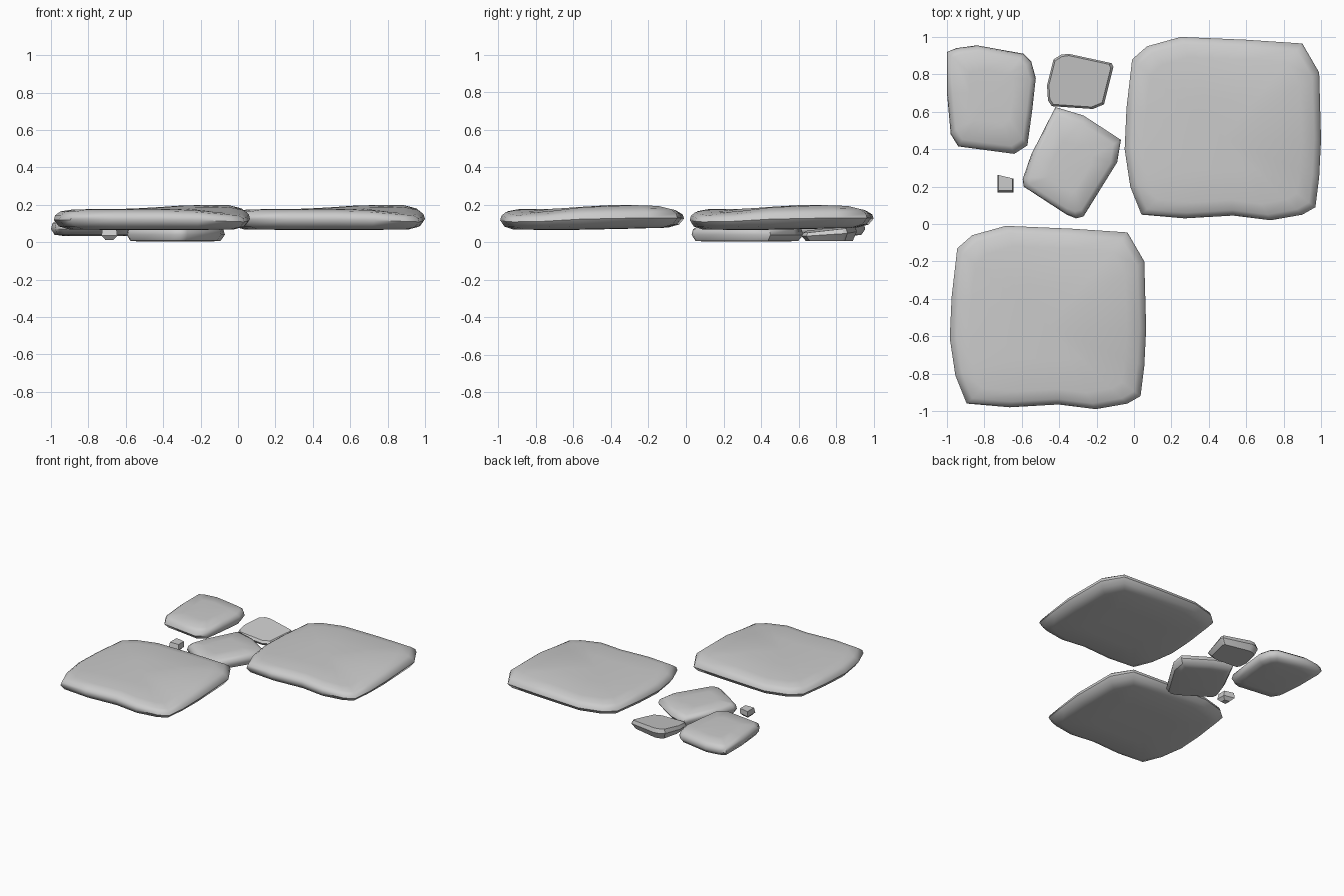
import bpy, bmesh
from math import exp
from mathutils import Vector

cube = bpy.data.objects.get("Cube")
if cube:
    bpy.data.objects.remove(cube, do_unlink=True)

stone = bpy.data.materials.new("stone_grey")
stone.use_nodes = True
GREY = (0.6, 0.6, 0.6, 1)
stone.diffuse_color = GREY
stone.node_tree.nodes["Principled BSDF"].inputs["Base Color"].default_value = GREY


def make_stone(name, outline, profile, relief=None, angle=0.9, shift=(0, 0)):
    """Stack scaled copies of an outline; relief lifts points, shift slides the upper rings."""
    bm = bmesh.new()
    centre = sum((Vector(p) for p in outline), Vector((0, 0))) / len(outline)
    rings = []
    for scale, z in profile:
        up = (z - profile[0][1]) / (profile[-1][1] - profile[0][1])
        ring = []
        for p in outline:
            q = centre + (Vector(p) - centre) * scale
            lift = relief(q.x, q.y, up) if relief else 0
            q += Vector(shift) * up
            ring.append(bm.verts.new((q.x, q.y, z + lift)))
        rings.append(ring)
    n = len(outline)
    for low, high in zip(rings, rings[1:]):
        for i in range(n):
            j = (i + 1) % n
            bm.faces.new((low[i], low[j], high[j], high[i]))
    # Fan caps from a centre point
    for ring in (rings[0], rings[-1]):
        mid = bm.verts.new(sum((v.co for v in ring), Vector()) / n)
        for i in range(n):
            bm.faces.new((ring[i], ring[(i + 1) % n], mid))
    bmesh.ops.recalc_face_normals(bm, faces=bm.faces)
    mesh = bpy.data.meshes.new(name)
    bm.to_mesh(mesh)
    bm.free()
    mesh.materials.append(stone)
    obj = bpy.data.objects.new(name, mesh)
    bpy.context.collection.objects.link(obj)
    bpy.ops.object.select_all(action="DESELECT")
    obj.select_set(True)
    bpy.context.view_layer.objects.active = obj
    bpy.ops.object.shade_smooth_by_angle(angle=angle)
    return obj


def bump(x, y, cx, cy, r):
    return exp(-((x - cx) ** 2 + (y - cy) ** 2) / r ** 2)


# Two matching large slabs
slab_outline = [(-.05, .4), (-.02, .2), (.04, .05), (.27, .03), (.53, .045), (.73, .02),
                (.9, .05), (.97, .09), (.99, .25), (1, .45), (.99, .81), (.9, .965),
                (.6, .985), (.25, 1), (.07, .95), (-.01, .88), (-.04, .62)]


def slab_relief(x, y, up):
    hill = .026 * bump(x, y, .78, .68, .3) - .025 * bump(x, y, .95, .15, .2)
    return up * hill + (1 - up) * .02 * max(0, y - .4)


slab_profile = [(.4, .066), (.84, .068), (.95, .085), (1, .12), (.985, .145),
                (.93, .165), (.8, .176), (.4, .176)]
make_stone("large_slab_back", slab_outline, slab_profile, slab_relief)
front = make_stone("large_slab_front", slab_outline, slab_profile, slab_relief)
front.location = (-.935, -1.01, 0)

# Medium stone at the back corner
make_stone("corner_stone",
           [(-1, .92), (-1, .7), (-.98, .48), (-.94, .415), (-.64, .375), (-.57, .42),
            (-.545, .6), (-.525, .78), (-.55, .87), (-.59, .91), (-.84, .955), (-.95, .94)],
           [(.7, .033), (.92, .04), (1, .07), (.97, .1), (.87, .12), (.5, .126)])

# Turned stone in the middle
make_stone("middle_stone",
           [(-.42, .625), (-.55, .37), (-.595, .24), (-.59, .2), (-.36, .05), (-.31, .03),
            (-.27, .04), (-.09, .33), (-.07, .45), (-.27, .58)],
           [(.7, .003), (.92, .008), (1, .04), (.97, .07), (.86, .088), (.45, .094)])

# Small stone with a sloping flat top
make_stone("sloping_stone",
           [(-.465, .74), (-.46, .66), (-.44, .63), (-.22, .615), (-.16, .64), (-.11, .84),
            (-.12, .86), (-.35, .91), (-.39, .905), (-.43, .88)],
           [(.85, .008), (1, .045), (.93, .07)],
           lambda x, y, up: up * (.12 * (y - .76) - .04 * (x + .3)), angle=.6)

# Pebble that narrows downward
make_stone("pebble", [(-.73, .26), (-.73, .165), (-.645, .165), (-.645, .24)],
           [(.5, .012), (1, .035), (.88, .075)], angle=.3, shift=(0, .008))
